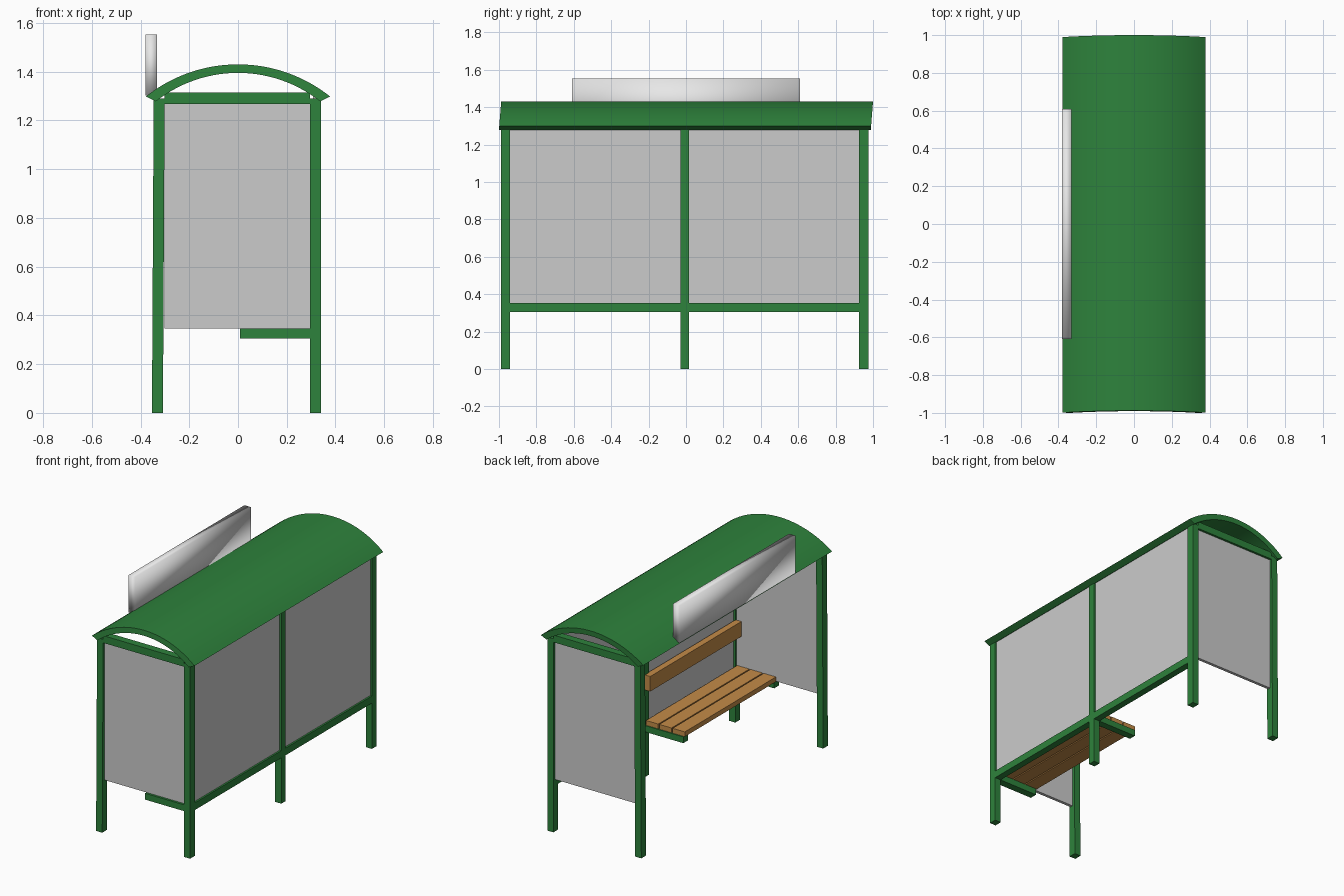
import bpy
import math

cube = bpy.data.objects.get("Cube")
if cube:
    bpy.data.objects.remove(cube, do_unlink=True)


def material(name, colour):
    m = bpy.data.materials.new(name)
    m.use_nodes = True
    m.diffuse_color = (*colour, 1)
    m.node_tree.nodes["Principled BSDF"].inputs["Base Color"].default_value = (*colour, 1)
    return m


GREEN = material("green paint", (0.027, 0.225, 0.045))
GLASS = material("grey panel", (0.6, 0.6, 0.6))
WOOD = material("bench wood", (0.55, 0.26, 0.065))
WHITE = material("sign white", (0.8, 0.8, 0.8))


def add_mesh(name, verts, faces, mat):
    mesh = bpy.data.meshes.new(name)
    mesh.from_pydata(verts, [], faces)
    mesh.materials.append(mat)
    obj = bpy.data.objects.new(name, mesh)
    bpy.context.collection.objects.link(obj)
    return obj


def box(name, xs, ys, zs, mat, lean=0):
    """Box between limits; lean shifts the foot along x."""
    verts = [(x + (lean if z == zs[0] else 0), y, z) for x in xs for y in ys for z in zs]
    faces = [(0, 1, 3, 2), (4, 6, 7, 5), (0, 4, 5, 1),
             (2, 3, 7, 6), (0, 2, 6, 4), (1, 5, 7, 3)]
    return add_mesh(name, verts, faces, mat)


# Frame positions
WALL = (0.295, 0.34)
OPEN = (-0.346, -0.301)
POST_Y = {"front": (-0.99, -0.94), "middle": (-0.03, 0.017), "back": (0.925, 0.975)}
POST_TOP = 1.29

# Posts: three on the wall side, two on the open side
for place, ys in POST_Y.items():
    box(f"wall_post_{place}", WALL, ys, (0, POST_TOP), GREEN)
    if place != "middle":
        box(f"open_post_{place}", OPEN, ys, (0, POST_TOP), GREEN, lean=-0.007)

# End beams and end panels
for place in ("front", "back"):
    ys = POST_Y[place]
    mid = sum(ys) / 2
    box(f"end_beam_{place}", (OPEN[1], WALL[0]), ys, (1.267, 1.315), GREEN)
    box(f"end_panel_{place}", (OPEN[1], WALL[0]), (mid - 0.01, mid + 0.01), (0.347, 1.267), GLASS)

# Long wall: lower rails and panels in two bays
for bay, a, b in (("front", "front", "middle"), ("back", "middle", "back")):
    ys = (POST_Y[a][1], POST_Y[b][0])
    box(f"lower_rail_{bay}", WALL, ys, (0.305, 0.353), GREEN)
    box(f"wall_panel_{bay}", (0.307, 0.328), ys, (0.353, 1.3), GLASS)

# Bench: brackets, three seat slats and a backrest board
for place in ("front", "middle"):
    box(f"bench_bracket_{place}", (0.008, WALL[0]), POST_Y[place], (0.305, 0.347), GREEN)
BENCH_Y = (-0.95, 0.01)
for i in range(3):
    x = 0.002 + i * 0.098
    box(f"seat_slat_{i + 1}", (x, x + 0.09), BENCH_Y, (0.347, 0.379), WOOD)
box("backrest", (0.257, 0.3), BENCH_Y, (0.58, 0.68), WOOD)


# Curved roof: an arched band extruded along y, with slightly raked ends
def arc(half, edge, peak, steps):
    rise = peak - edge
    r = (half * half + rise * rise) / (2 * rise)
    end = math.asin(half / r)
    angles = [end * (2 * i / steps - 1) for i in range(steps + 1)]
    return [(r * math.sin(t), peak - r + r * math.cos(t)) for t in angles]


STEPS = 28
outer = arc(0.378, 1.298, 1.43, STEPS)
inner = arc(0.337, 1.278, 1.395, STEPS)
ring = outer + inner[::-1]
n = len(ring)
verts = [(x, y + 0.08 * (z - 1.43), z) for y in (-0.988, 1.0) for x, z in ring]
faces = [(i, (i + 1) % n, (i + 1) % n + n, i + n) for i in range(n)]
for i in range(STEPS):
    j = n - 1 - i
    faces.append((i, j, j - 1, i + 1))
    faces.append((i + n, i + 1 + n, j - 1 + n, j + n))
roof = add_mesh("roof", verts, faces, GREEN)
for o in bpy.context.selected_objects:
    o.select_set(False)
roof.select_set(True)
bpy.context.view_layer.objects.active = roof
bpy.ops.object.mode_set(mode='EDIT')
bpy.ops.mesh.select_all(action='SELECT')
bpy.ops.mesh.normals_make_consistent(inside=False)
bpy.ops.object.mode_set(mode='OBJECT')
bpy.ops.object.shade_smooth_by_angle(angle=math.radians(30))

# Sign board over the open side, softly shaded
sign = box("sign_board", (-0.38, -0.332), (-0.61, 0.61), (1.303, 1.552), WHITE)
for p in sign.data.polygons:
    p.use_smooth = True
